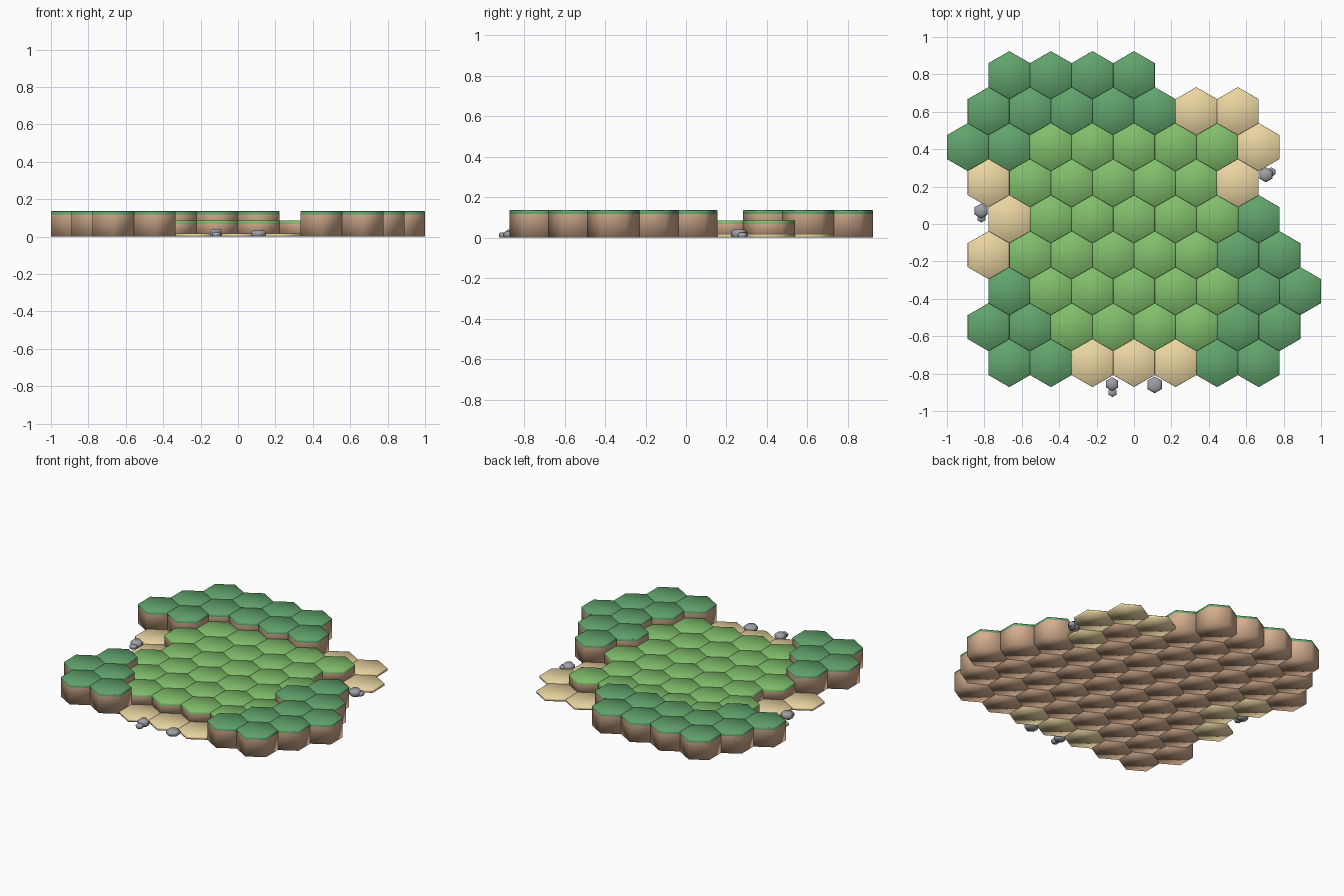
import bpy, bmesh, math

if "Cube" in bpy.data.objects:
    bpy.data.objects.remove(bpy.data.objects["Cube"])

R = 2 / 9 / math.sqrt(3)      # hexagon corner radius
PX, PY = 2 / 9, 1.5 * R       # column and row spacing
TOP_Y = 0.796


def material(name, rgb):
    m = bpy.data.materials.new(name)
    m.diffuse_color = (*rgb, 1)
    m.use_nodes = True
    m.node_tree.nodes["Principled BSDF"].inputs["Base Color"].default_value = m.diffuse_color
    return m


MATS = {
    "upper_grass": material("dark_green", (0.12, 0.37, 0.15)),
    "lower_grass": material("light_green", (0.22, 0.52, 0.15)),
    "sand": material("sand", (0.83, 0.67, 0.36)),
    "earth": material("earth", (0.66, 0.42, 0.27)),
    "stone": material("stone", (0.34, 0.35, 0.38)),
}


def hex_stack(bm, x, y, rings, bottom=True, top=True):
    """Six-sided prism through (radius, z) rings, corners pointing along y."""
    loops = []
    for r, z in rings:
        loops.append([bm.verts.new((x + r * math.sin(i * math.pi / 3),
                                    y - r * math.cos(i * math.pi / 3), z))
                      for i in range(6)])
    for a, b in zip(loops, loops[1:]):
        for i in range(6):
            j = (i + 1) % 6
            bm.faces.new((a[i], a[j], b[j], b[i]))
    if bottom:
        bm.faces.new(loops[0][::-1])
    if top:
        bm.faces.new(loops[-1])


def finish(bm, name, mat):
    for f in bm.faces:
        f.smooth = True
    me = bpy.data.meshes.new(name)
    bm.to_mesh(me)
    bm.free()
    me.materials.append(MATS[mat])
    ob = bpy.data.objects.new(name, me)
    bpy.context.collection.objects.link(ob)
    return ob


# Tile map, back row first: leftmost centre x in columns, then tile kinds
# D = high grass, L = low grass, S = sand
ROWS = [
    (-3.0, "DDDD"),
    (-3.5, "DDDDDSS"),
    (-4.0, "DDLLLLLS"),
    (-3.5, "SLLLLLS"),
    (-3.0, "SLLLLLD"),
    (-3.5, "SLLLLLDD"),
    (-3.0, "DLLLLLDD"),
    (-3.5, "DDLLLLDD"),
    (-3.0, "DDSSSDD"),
]
HEIGHT = {"D": 0.136, "L": 0.086, "S": 0.018}
PART = {"D": "upper_grass", "L": "lower_grass", "S": "sand"}
CAP = 0.018

caps = {k: bmesh.new() for k in "DLS"}
earth = {k: bmesh.new() for k in "DL"}
for row, (start, kinds) in enumerate(ROWS):
    y = TOP_Y - row * PY
    for col, k in enumerate(kinds):
        x, h = (start + col) * PX, HEIGHT[k]
        if k == "S":
            hex_stack(caps[k], x, y, [(R, 0), (R, h - 0.003), (R * 0.975, h)])
        else:
            hex_stack(earth[k], x, y, [(R, 0), (R, h - CAP)], top=False)
            hex_stack(caps[k], x, y, [(R, h - CAP), (R, h - 0.003), (R * 0.975, h)],
                      bottom=False)

# Grass caps, sand tiles and the earth columns beneath the grass
for k, bm in caps.items():
    finish(bm, PART[k] + "_tiles", PART[k])
for k, bm in earth.items():
    finish(bm, PART[k] + "_earth", "earth")

# Shore stones: x, y, radius, height
STONES = [
    (-0.117, -0.856, 0.037, 0.040), (-0.115, -0.900, 0.025, 0.025),
    (0.110, -0.860, 0.045, 0.032),
    (0.705, 0.263, 0.040, 0.040), (0.734, 0.278, 0.025, 0.025),
    (-0.817, 0.070, 0.040, 0.040), (-0.816, 0.033, 0.025, 0.025),
]
for n, (x, y, r, h) in enumerate(STONES, 1):
    bm = bmesh.new()
    hex_stack(bm, x, y, [(r * 0.9, 0), (r, h * 0.35), (r, h * 0.7), (r * 0.7, h)])
    finish(bm, f"shore_stone_{n}", "stone")
